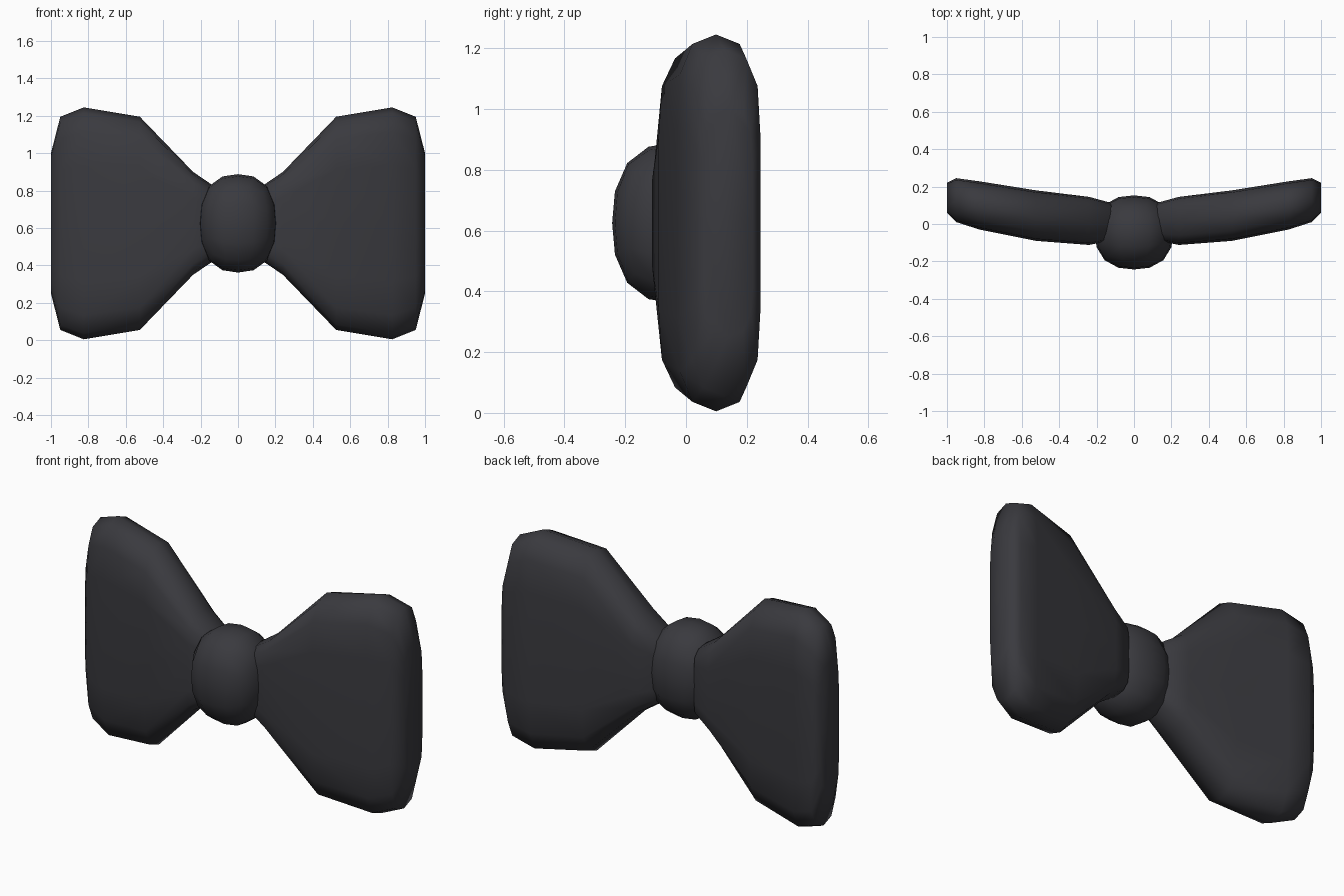
import bpy, bmesh

if "Cube" in bpy.data.objects:
    bpy.data.objects.remove(bpy.data.objects["Cube"])

MID_Z = 0.625

fabric = bpy.data.materials.new("charcoal fabric")
fabric.diffuse_color = (0.042, 0.042, 0.049, 1)
fabric.use_nodes = True
fabric.node_tree.nodes["Principled BSDF"].inputs["Base Color"].default_value = fabric.diffuse_color


def finish(name, bm):
    bmesh.ops.recalc_face_normals(bm, faces=bm.faces)
    for f in bm.faces:
        f.smooth = True
    mesh = bpy.data.meshes.new(name)
    bm.to_mesh(mesh)
    bm.free()
    mesh.materials.append(fabric)
    obj = bpy.data.objects.new(name, mesh)
    bpy.context.collection.objects.link(obj)
    return obj


# Rounded cross-section of a wing: one quarter, mirrored to a full ring
quarter = [(1, 0), (1, 0.5), (0.92, 0.79), (0.6, 0.95), (0, 1)]
half = quarter + [(-y, z) for y, z in quarter[-2::-1]]
ring = half + [(y, -z) for y, z in half[-2:0:-1]]

# Wing stations: distance from centre, front y, back y, half height
stations = [
    (0.09, -0.06, 0.06, 0.12),
    (0.13, -0.09, 0.115, 0.20),
    (0.24, -0.112, 0.145, 0.275),
    (0.525, -0.09, 0.18, 0.57),
    (0.825, -0.03, 0.228, 0.62),
    (0.95, 0.01, 0.245, 0.57),
    (1.0, 0.06, 0.22, 0.375),
]


def wing(name, side):
    bm = bmesh.new()
    loops = []
    for x, front, back, height in stations:
        mid, depth = (front + back) / 2, (back - front) / 2
        loops.append([bm.verts.new((side * x, mid + depth * y, MID_Z + height * z))
                      for y, z in ring])
    n = len(ring)
    for a, b in zip(loops, loops[1:]):
        for i in range(n):
            j = (i + 1) % n
            bm.faces.new((a[i], a[j], b[j], b[i]))
    bm.faces.new(loops[0])
    bm.faces.new(loops[-1])
    return finish(name, bm)


wing("right_wing", 1)
wing("left_wing", -1)

# Centre knot: a gridded cube pushed out to a boxy ellipsoid
bm = bmesh.new()
bmesh.ops.create_cube(bm, size=2)
bmesh.ops.subdivide_edges(bm, edges=bm.edges[:], cuts=3, use_grid_fill=True)
for v in bm.verts:
    p = [c * 0.83 if 0.1 < abs(c) < 0.9 else c for c in v.co]
    r = sum(abs(c) ** 2.4 for c in p) ** (1 / 2.4)
    v.co = (0.21 * p[0] / r, -0.045 + 0.198 * p[1] / r, MID_Z + 0.263 * p[2] / r)
finish("centre_knot", bm)
